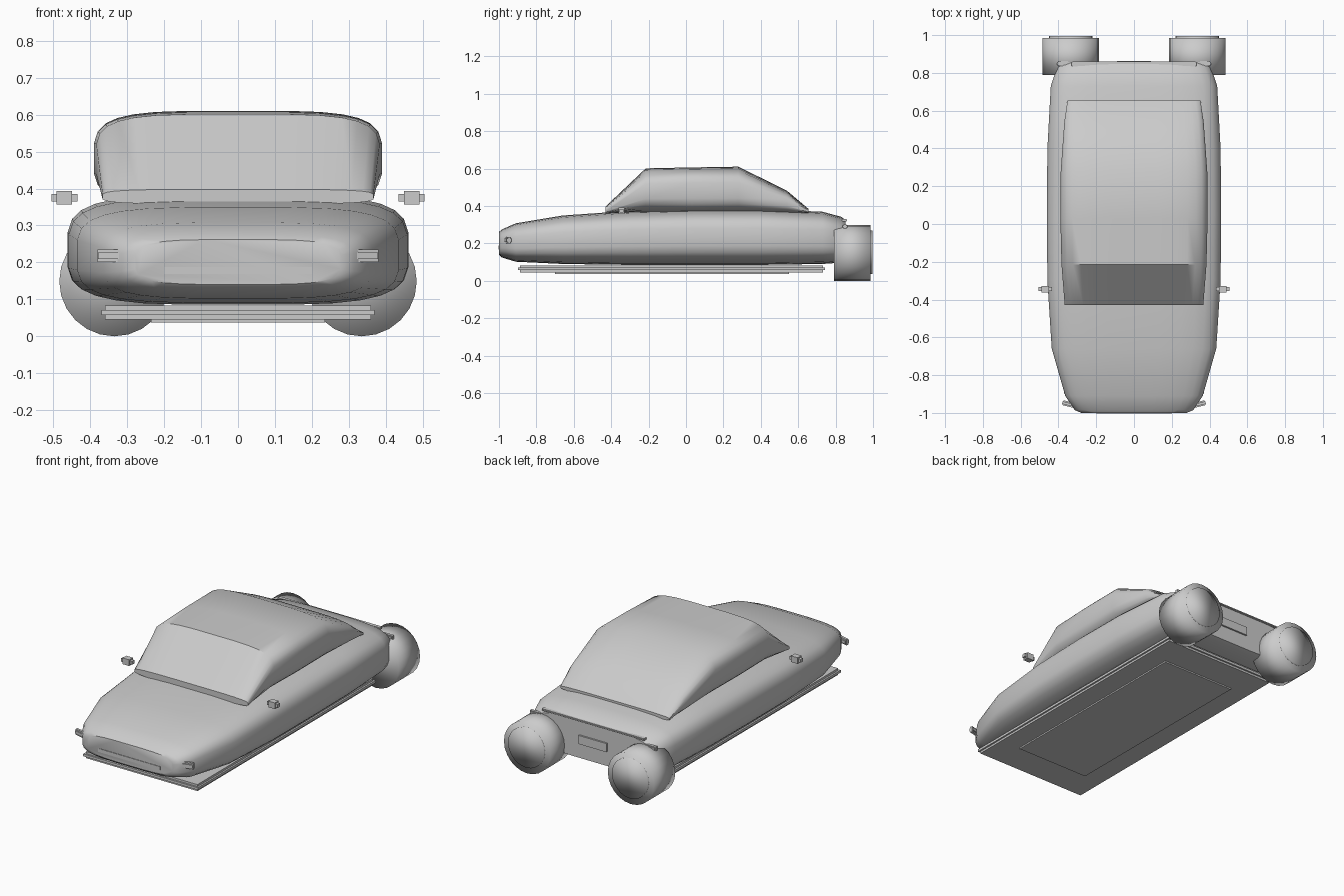
import bpy, bmesh, math
from mathutils import Matrix

if "Cube" in bpy.data.objects:
    bpy.data.objects.remove(bpy.data.objects["Cube"])


def finish(bm, name, angle=None):
    bmesh.ops.recalc_face_normals(bm, faces=bm.faces)
    me = bpy.data.meshes.new(name)
    bm.to_mesh(me)
    bm.free()
    ob = bpy.data.objects.new(name, me)
    bpy.context.collection.objects.link(ob)
    if angle:
        bpy.ops.object.select_all(action='DESELECT')
        ob.select_set(True)
        bpy.context.view_layer.objects.active = ob
        bpy.ops.object.shade_smooth_by_angle(angle=math.radians(angle))
    return ob


def spow(v, p):
    return math.copysign(abs(v) ** p, v)


def loft(name, sections, n, segs=28, angle=40):
    """Rounded-box rings along y: (y, half width, bottom, top)."""
    bm = bmesh.new()
    rings = []
    for y, w, z0, z1 in sections:
        ring = []
        for i in range(segs):
            a = 2 * math.pi * (i + 0.5) / segs
            ring.append(bm.verts.new((w * spow(math.cos(a), 2 / n), y,
                                      (z0 + z1) / 2 + (z1 - z0) / 2 * spow(math.sin(a), 2 / n))))
        rings.append(ring)
    for r, s in zip(rings, rings[1:]):
        for i in range(segs):
            j = (i + 1) % segs
            bm.faces.new((r[i], r[j], s[j], s[i]))
    bm.faces.new(rings[0])
    bm.faces.new(rings[-1])
    return finish(bm, name, angle)


def boxes(name, parts, loc=(0, 0, 0), rot=0):
    """One object from boxes sharing a centre; each part is (centre offset z, size)."""
    bm = bmesh.new()
    base = Matrix.Translation(loc) @ Matrix.Rotation(rot, 4, 'Z')
    for dz, size in parts:
        m = base @ Matrix.Translation((0, 0, dz)) @ Matrix.Diagonal((*size, 1))
        bmesh.ops.create_cube(bm, size=1, matrix=m)
    return finish(bm, name)


def cylinder_y(name, x, z, r, y0, y1, angle):
    bm = bmesh.new()
    m = Matrix.Translation((x, (y0 + y1) / 2, z)) @ Matrix.Rotation(math.pi / 2, 4, 'X')
    bmesh.ops.create_cone(bm, cap_ends=True, segments=24, radius1=r, radius2=r,
                          depth=y1 - y0, matrix=m)
    return finish(bm, name, angle)


# Main hull
loft("car_body", [
    (-1.0, 0.28, 0.14, 0.262), (-0.985, 0.315, 0.125, 0.275),
    (-0.91, 0.365, 0.102, 0.308), (-0.66, 0.437, 0.09, 0.35),
    (-0.3, 0.46, 0.085, 0.375), (0.05, 0.463, 0.085, 0.384),
    (0.4, 0.46, 0.085, 0.384), (0.73, 0.442, 0.09, 0.37),
    (0.83, 0.41, 0.097, 0.343), (0.853, 0.385, 0.105, 0.325)], 3.8)

# Cabin
loft("cabin", [
    (-0.43, 0.368, 0.358, 0.398), (-0.215, 0.385, 0.357, 0.602),
    (0.03, 0.391, 0.357, 0.607), (0.28, 0.389, 0.357, 0.611),
    (0.54, 0.37, 0.357, 0.482), (0.655, 0.353, 0.36, 0.385)], 4)

# Undertray
boxes("undertray", [(0, (0.72, 1.62, 0.038)), (0, (0.74, 1.64, 0.014))], (0, -0.078, 0.064))
boxes("belly_panel", [(0, (0.47, 1.25, 0.014))], (0, -0.075, 0.044))

# Front grille, rear plate and rear trim bar
boxes("grille", [(0, (0.40, 0.02, 0.02))], (0, -0.993, 0.178))
boxes("rear_plate", [(0, (0.18, 0.02, 0.05))], (0, 0.853, 0.215))
boxes("rear_trim_bar", [(0, (0.66, 0.02, 0.012)), (0, (0.65, 0.028, 0.006))], (0, 0.847, 0.324))

# Paired parts
for side, s in (("left", 1), ("right", -1)):
    cylinder_y(side + "_thruster", s * 0.335, 0.149, 0.149, 0.79, 0.986, 180)
    cylinder_y(side + "_thruster_disc", s * 0.335, 0.153, 0.116, 0.97, 0.996, 180)
    boxes(side + "_mirror", [(0, (0.07, 0.022, 0.02)), (0, (0.042, 0.034, 0.036))],
          (s * 0.47, -0.345, 0.375))
    boxes(side + "_headlight", [(0, (0.145, 0.014, 0.034)), (0, (0.14, 0.026, 0.018))],
          (s * 0.308, -0.963, 0.218), s * math.radians(14))
    boxes(side + "_tail_light", [(0, (0.07, 0.016, 0.022)), (0, (0.06, 0.026, 0.012))],
          (s * 0.372, 0.85, 0.29))
